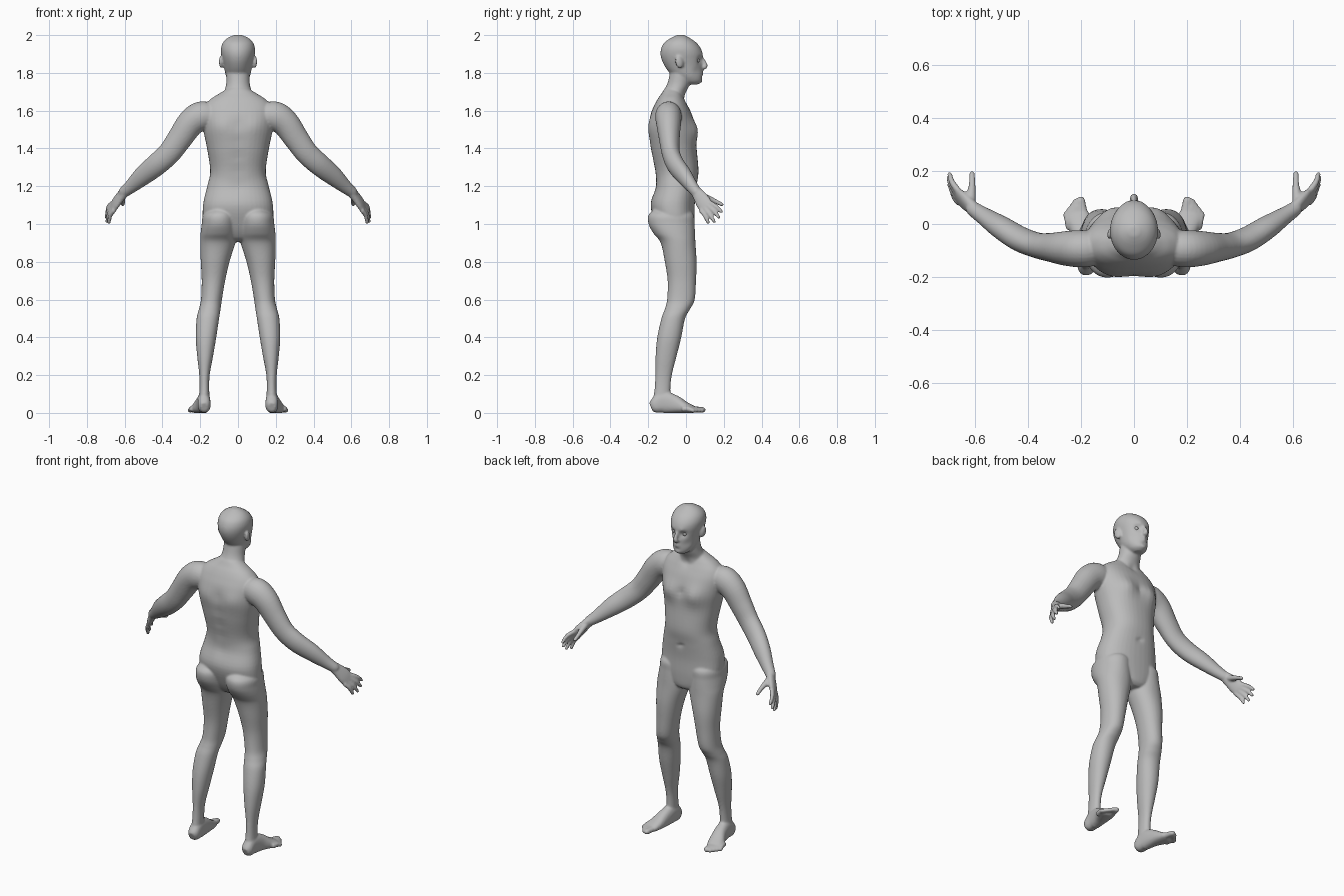
import bpy
import bmesh
from math import cos, sin, pi, exp, copysign
from mathutils import Vector, Matrix

cube = bpy.data.objects.get("Cube")
if cube:
    bpy.data.objects.remove(cube, do_unlink=True)

skin = bpy.data.materials.new("neutral_grey")
skin.use_nodes = True
grey = (.5, .5, .5, 1)
skin.diffuse_color = grey
shader = next(n for n in skin.node_tree.nodes if n.type == 'BSDF_PRINCIPLED')
shader.inputs["Base Color"].default_value = grey
shader.inputs["Roughness"].default_value = .6

bm = bmesh.new()
SIDES = 40


def smooth_rows(rows, steps=5):
    """Catmull-Rom interpolation of rows of numbers."""
    result = []
    last = len(rows) - 1
    for i in range(last):
        a, b, c, d = rows[max(i - 1, 0)], rows[i], rows[i + 1], rows[min(i + 2, last)]
        for k in range(steps):
            t = k / steps
            result.append([q + t / 2 * (r - p + t * (2 * p - 5 * q + 4 * r - s
                                                     + t * (3 * (q - r) + s - p)))
                           for p, q, r, s in zip(a, b, c, d)])
    result.append(list(rows[last]))
    return result


def loft(sections, power=1.0, sides=SIDES):
    """Closed skin over rings, each given by a centre and two half axes."""
    def bend(value):
        return copysign(abs(value) ** power, value)
    rings = []
    for centre, u, v in sections:
        angles = [2 * pi * k / sides for k in range(sides)]
        rings.append([bm.verts.new(centre + u * bend(cos(a)) + v * bend(sin(a)))
                      for a in angles])
    for low, high in zip(rings, rings[1:]):
        for k in range(sides):
            n = (k + 1) % sides
            bm.faces.new((low[k], low[n], high[n], high[k]))
    bm.faces.new(rings[0][::-1])
    bm.faces.new(rings[-1])


def stack(rows, power=1.0):
    """Level rings: height, inner x, outer x, front y, back y."""
    loft([(Vector(((x0 + x1) / 2, (front + back) / 2, z)),
           Vector(((x1 - x0) / 2, 0, 0)), Vector((0, (front - back) / 2, 0)))
          for z, x0, x1, front, back in smooth_rows(rows)], power)


def centred(rows):
    return [(z, -half, half, front, back) for z, half, front, back in rows]


def tube(rows, up, power=1.0, sides=24):
    """Round-ended limb: x, y, z, half thickness across up, half thickness along up."""
    rows = smooth_rows(rows)
    points = [Vector(r[:3]) for r in rows]
    sections = []
    for i, row in enumerate(rows):
        t = (points[min(i + 1, len(rows) - 1)] - points[max(i - 1, 0)]).normalized()
        v = Vector(up)
        v = (v - t * v.dot(t)).normalized()
        sections.append((points[i], t.cross(v) * row[3], v * row[4]))
    for reach, size in ((.5, .85), (.85, .5)):
        sections.append((points[-1] + t * reach * min(row[3:]),
                         t.cross(v) * row[3] * size, v * row[4] * size))
    loft(sections, power, sides)


def push(x, y, z, radius, offset):
    """Soft sculpting dab, applied on both sides."""
    for side in {x, -x}:
        centre = Vector((side, y, z))
        for vert in bm.verts:
            d = (vert.co - centre).length / radius
            if d < 3:
                vert.co += Vector(offset) * exp(-d * d)


# Leg
stack([(1.09, .05, .13, 0, -.15), (1.05, .015, .183, .04, -.197),
       (1, .01, .192, .045, -.198), (.95, .008, .198, .048, -.172),
       (.9, .014, .2, .05, -.134), (.8, .045, .197, .056, -.112),
       (.7, .068, .192, .053, -.097), (.6, .085, .196, .046, -.1),
       (.55, .092, .207, .022, -.112), (.5, .1, .219, -.005, -.13),
       (.4, .115, .224, -.025, -.152), (.3, .132, .216, -.05, -.161),
       (.2, .15, .205, -.075, -.162), (.12, .152, .204, -.083, -.167),
       (.05, .15, .21, -.08, -.178)], .95)

# Foot
tube([(.178, -.185, .03, .02, .025), (.179, -.165, .038, .033, .04),
      (.18, -.12, .055, .034, .057), (.187, -.06, .046, .037, .048),
      (.2, -.01, .03, .044, .032), (.213, .03, .019, .046, .021)], (0, 0, 1), .85)

# Toes
tube([(.187, .02, .02, .018, .018), (.196, .06, .018, .018, .016),
      (.201, .09, .016, .017, .015)], (0, 0, 1))
for k in range(4):
    x, y = .217 + .012 * k, .077 - .016 * k
    tube([(x - .008, y - .05, .02, .011, .014), (x - .002, y - .02, .021, .01, .013),
          (x + .003, y + .008, .012, .011, .012)], (0, 0, 1))

# Arm
tube([(.12, -.09, 1.57, .06, .06), (.19, -.093, 1.572, .078, .07),
      (.25, -.092, 1.535, .073, .066), (.31, -.088, 1.45, .066, .055),
      (.365, -.08, 1.375, .061, .048), (.43, -.056, 1.315, .059, .047),
      (.5, -.013, 1.258, .052, .043), (.565, .03, 1.2, .037, .033),
      (.605, .056, 1.168, .029, .028)], (0, 1, 0))

# Palm, fingers and thumb
across = Vector((.01, .053, .04)).normalized()
tube([(.595, .05, 1.176, .024, .028), (.622, .073, 1.145, .021, .036),
      (.645, .092, 1.114, .018, .042), (.66, .104, 1.09, .014, .039)], across, .9)
tips = [(.694, .188, 1.065), (.698, .174, 1.035), (.694, .149, 1.013), (.683, .118, 1.008)]
for k, tip in enumerate(tips):
    base = Vector((.66, .104, 1.093)) + across * (.031 - .021 * k)
    middle = base.lerp(Vector(tip), .5) + Vector((.006, 0, .005))
    tube([(*base, .013, .013), (*middle, .0115, .0115), (*tip, .0095, .0095)], across, sides=14)
tube([(.615, .075, 1.153, .018, .02), (.612, .115, 1.138, .016, .017),
      (.609, .155, 1.12, .0125, .0125), (.61, .19, 1.103, .0105, .0105)], (1, 0, 0), sides=14)

# Ear
ear = Matrix.Translation((.088, -.035, 1.857)) @ Matrix.Rotation(.3, 4, 'Z')
ear = ear @ Matrix.Rotation(.2, 4, 'X') @ Matrix.Diagonal((.012, .022, .034, 1))
bmesh.ops.create_uvsphere(bm, u_segments=16, v_segments=12, radius=1, matrix=ear)

# Mirror everything paired
copy = bmesh.ops.duplicate(bm, geom=bm.verts[:] + bm.edges[:] + bm.faces[:])["geom"]
for vert in copy:
    if isinstance(vert, bmesh.types.BMVert):
        vert.co.x *= -1

# Torso
stack(centred([(.905, .05, .02, -.08), (.93, .12, .04, -.12), (1, .18, .046, -.16),
               (1.1, .185, .046, -.187), (1.2, .163, .056, -.162),
               (1.28, .147, .066, -.166), (1.4, .164, .056, -.19),
               (1.5, .184, .048, -.2), (1.58, .19, .03, -.187),
               (1.63, .175, .008, -.167), (1.665, .14, -.01, -.148),
               (1.69, .1, -.02, -.13), (1.715, .06, -.025, -.115)]), .88)

# Neck
stack(centred([(1.64, .09, 0, -.15), (1.69, .075, -.002, -.127), (1.74, .063, .02, -.1),
               (1.8, .06, .03, -.085), (1.84, .05, .02, -.08)]))

# Head
stack(centred([(1.738, .025, .06, 0), (1.753, .046, .082, -.035), (1.78, .062, .086, -.068),
               (1.81, .07, .086, -.095), (1.84, .076, .087, -.115),
               (1.87, .083, .088, -.129), (1.9, .089, .088, -.135),
               (1.93, .09, .078, -.131), (1.96, .08, .055, -.115),
               (1.985, .055, .02, -.08), (2.001, .018, -.01, -.045)]))

# Nose
tube([(0, .08, 1.885, .01, .008), (0, .093, 1.86, .01, .012),
      (0, .102, 1.838, .014, .013), (0, .096, 1.828, .018, .011)], (0, 1, 0))

# Sculpted face: sockets, brows, cheeks, lips and chin
push(.034, .08, 1.866, .02, (0, -.016, 0))
push(.03, .088, 1.892, .016, (0, .006, 0))
push(.05, .06, 1.81, .025, (0, -.006, 0))
push(0, .088, 1.798, .016, (0, .008, 0))
push(0, .09, 1.775, .012, (0, -.006, 0))
push(0, .085, 1.757, .014, (0, .005, 0))

# Sculpted body: chest, collar hollow, spine, shoulder blades and navel
push(.085, .04, 1.495, .06, (0, .022, 0))
push(0, .05, 1.5, .025, (0, -.008, 0))
push(0, 0, 1.66, .025, (0, -.01, 0))
push(0, .055, 1.18, .014, (0, -.008, 0))
push(.09, -.18, 1.52, .055, (0, -.008, 0))
for k in range(5):
    push(0, -.19, 1.2 + .08 * k, .04, (0, .007, 0))


def add_object(name, mesh_source):
    mesh = bpy.data.meshes.new(name)
    bmesh.ops.recalc_face_normals(mesh_source, faces=mesh_source.faces[:])
    for face in mesh_source.faces:
        face.smooth = True
    mesh_source.to_mesh(mesh)
    mesh_source.free()
    mesh.materials.append(skin)
    obj = bpy.data.objects.new(name, mesh)
    bpy.context.collection.objects.link(obj)
    return obj


# Fuse the parts into one smooth skin
body = add_object("body", bm)
fuse = body.modifiers.new("fuse", 'REMESH')
fuse.mode = 'VOXEL'
fuse.voxel_size = .006
fuse.use_smooth_shade = True
relax = body.modifiers.new("relax", 'SMOOTH')
relax.factor = .5
relax.iterations = 5

# Eyes
for name, side in (("left_eye", 1), ("right_eye", -1)):
    ball = bmesh.new()
    bmesh.ops.create_uvsphere(ball, u_segments=20, v_segments=12, radius=.014,
                              matrix=Matrix.Translation((side * .033, .057, 1.866)))
    add_object(name, ball)
